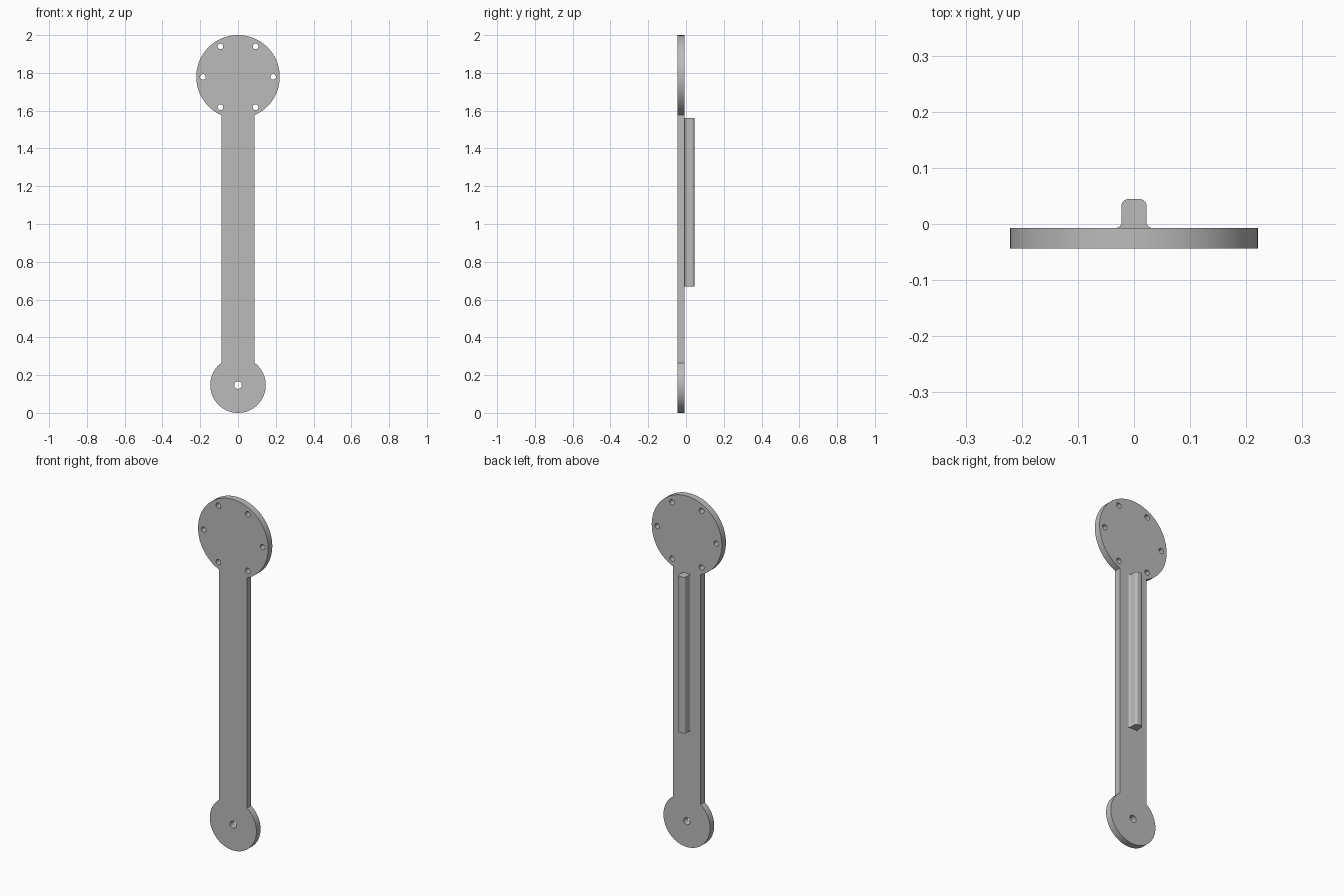
import bpy
from math import pi, sin, cos, asin, acos, radians

cube = bpy.data.objects.get("Cube")
if cube:
    bpy.data.objects.remove(cube, do_unlink=True)

grey = bpy.data.materials.new("plain grey")
grey.use_nodes = True
colour = (0.5, 0.5, 0.5, 1)
grey.diffuse_color = colour
grey.node_tree.nodes["Principled BSDF"].inputs["Base Color"].default_value = colour


def arc(cx, cy, r, start, end, steps):
    """Points along an arc, angles in radians."""
    angles = [start + (end - start) * i / steps for i in range(steps + 1)]
    return [(cx + r * cos(a), cy + r * sin(a)) for a in angles]


def circle(cx, cy, r, steps=32):
    return arc(cx, cy, r, 0, 2 * pi, steps)[:-1]


def extruded(name, loops, depth, location, rotation=(0, 0, 0)):
    """Fill the outline (first loop) minus the holes and give it thickness."""
    curve = bpy.data.curves.new(name, "CURVE")
    curve.dimensions = "2D"
    curve.fill_mode = "BOTH"
    curve.extrude = depth / 2
    for loop in loops:
        spline = curve.splines.new("POLY")
        spline.points.add(len(loop) - 1)
        for point, (x, y) in zip(spline.points, loop):
            point.co = (x, y, 0, 1)
        spline.use_cyclic_u = True
    curve.materials.append(grey)
    obj = bpy.data.objects.new(name, curve)
    obj.location = location
    obj.rotation_euler = rotation
    bpy.context.collection.objects.link(obj)
    bpy.ops.object.select_all(action="DESELECT")
    obj.select_set(True)
    bpy.context.view_layer.objects.active = obj
    bpy.ops.object.convert(target="MESH")
    bpy.ops.object.shade_smooth_by_angle(angle=radians(30))
    return obj


# Arm plate: large and small discs joined by a straight bar
BAR = 0.088
BIG_R, BIG_Z = 0.221, 1.779
SMALL_R, SMALL_Z = 0.147, 0.147
big = asin(BAR / BIG_R)
small = acos(BAR / SMALL_R)
outline = arc(0, BIG_Z, BIG_R, big - pi / 2, 1.5 * pi - big, 96)
outline += arc(0, SMALL_Z, SMALL_R, pi - small, 2 * pi + small, 72)

# Ring of six bolt holes and one pivot hole
holes = [circle(0.186 * cos(i * pi / 3), BIG_Z + 0.186 * sin(i * pi / 3), 0.015)
         for i in range(6)]
holes.append(circle(0, SMALL_Z, 0.02))
extruded("arm_plate", [outline] + holes, 0.037, (0, -0.0255, 0), (pi / 2, 0, 0))

# Stiffening rib: rounded crest, flared foot
HALF, FOOT, CREST = 0.0225, -0.007, 0.0445
FLARE, ROUND = 0.01, 0.013
side = [(HALF + FLARE, FOOT - 0.003)]
side += arc(HALF + FLARE, FOOT + FLARE, FLARE, 1.5 * pi, pi, 8)
side += arc(HALF - ROUND, CREST - ROUND, ROUND, 0, pi / 2, 8)
profile = side + [(-x, y) for x, y in reversed(side)]
extruded("stiffening_rib", [profile], 0.89, (0, 0, 1.115))
